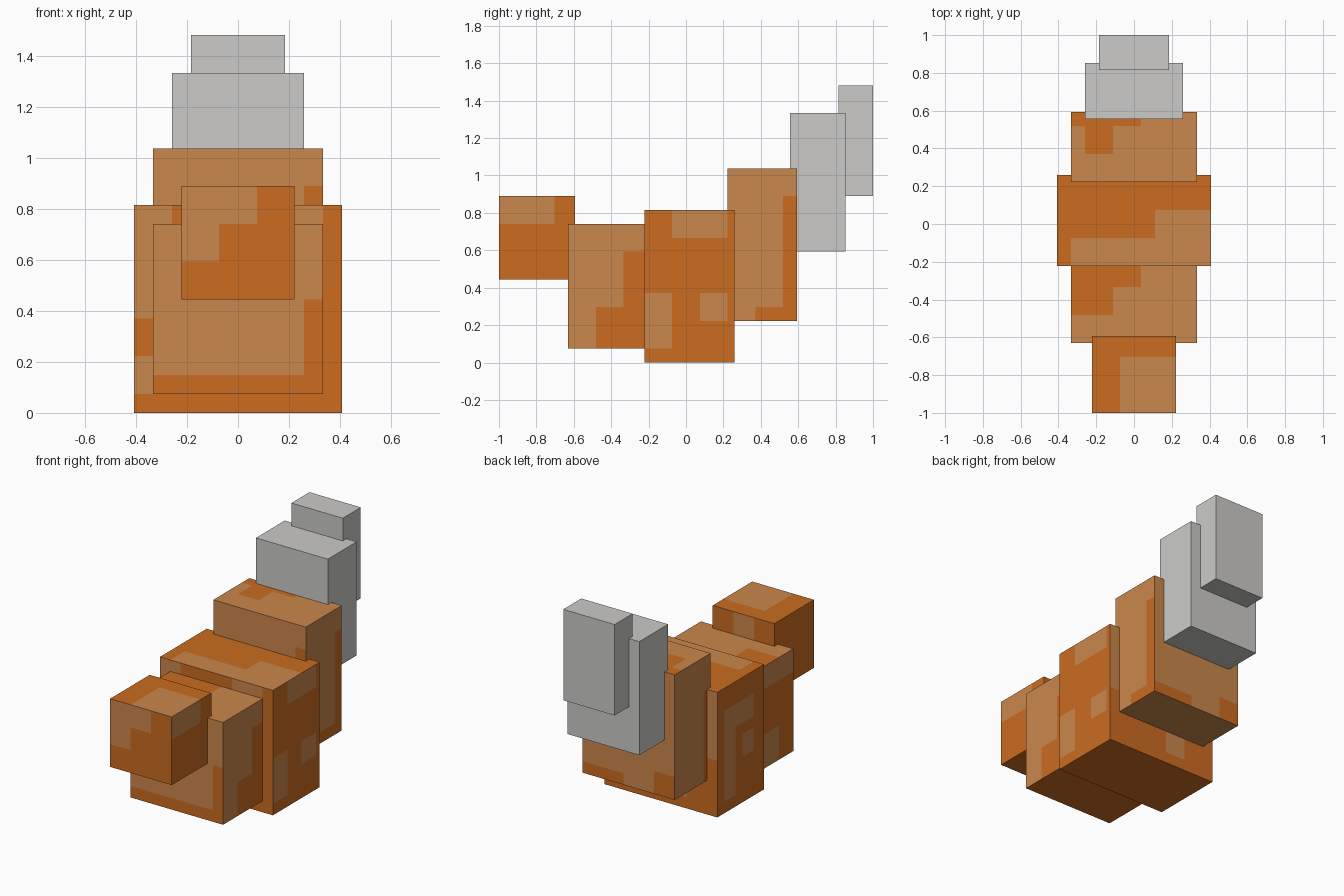
import bpy, bmesh
from mathutils import Vector

if "Cube" in bpy.data.objects:
    bpy.data.objects.remove(bpy.data.objects["Cube"])

U = 2 / 27  # one texture-sized square; the body is 27 squares long


def srgb(r, g, b):
    lin = [((c / 255 + 0.055) / 1.055) ** 2.4 for c in (r, g, b)]
    return (*lin, 1)


def material(name, rgb):
    m = bpy.data.materials.new(name)
    m.diffuse_color = srgb(*rgb)
    m.use_nodes = True
    m.node_tree.nodes["Principled BSDF"].inputs["Base Color"].default_value = m.diffuse_color
    return m


ORANGE = material("deep_orange", (203, 108, 32))
TAN = material("light_tan", (203, 135, 76))
GREY = material("pale_grey", (204, 203, 201))

# side name -> (normal axis, high end?, first in-plane axis, second in-plane axis)
SIDES = {"left": (0, 0, 1, 2), "right": (0, 1, 1, 2),
         "front": (1, 0, 0, 2), "back": (1, 1, 0, 2),
         "bottom": (2, 0, 0, 1), "top": (2, 1, 0, 1)}


def block(name, half_width, y, z, base, patch=None, **patches):
    """Box in squares; each side is cut along its patch rectangles (a0, b0, a1, b1)."""
    lo, hi = (-half_width, y[0], z[0]), (half_width, y[1], z[1])
    bm = bmesh.new()
    for side, (n, end, a, b) in SIDES.items():
        rects = patches.get(side, [])
        cuts_a = sorted({lo[a], hi[a], *(r[i] for r in rects for i in (0, 2))})
        cuts_b = sorted({lo[b], hi[b], *(r[i] for r in rects for i in (1, 3))})
        outward = Vector((0, 0, 0))
        outward[n] = 1 if end else -1
        for a0, a1 in zip(cuts_a, cuts_a[1:]):
            for b0, b1 in zip(cuts_b, cuts_b[1:]):
                verts = []
                for pa, pb in ((a0, b0), (a1, b0), (a1, b1), (a0, b1)):
                    p = Vector((0, 0, 0))
                    p[n], p[a], p[b] = (hi if end else lo)[n], pa, pb
                    verts.append(bm.verts.new((p.x * U, p.y * U - 1, p.z * U)))
                f = bm.faces.new(verts)
                f.normal_update()
                if f.normal.dot(outward) < 0:
                    f.normal_flip()
                ca, cb = (a0 + a1) / 2, (b0 + b1) / 2
                f.material_index = int(any(r[0] < ca < r[2] and r[1] < cb < r[3] for r in rects))
    bmesh.ops.remove_doubles(bm, verts=bm.verts, dist=1e-4)
    mesh = bpy.data.meshes.new(name)
    bm.to_mesh(mesh)
    bm.free()
    mesh.materials.append(base)
    if patch:
        mesh.materials.append(patch)
    bpy.context.collection.objects.link(bpy.data.objects.new(name, mesh))


# head
block("head", 3, (0, 5.5), (6, 12), ORANGE, TAN,
      front=[(-3, 8, -1, 12), (-1, 10, 1, 12)],
      right=[(0, 10, 4, 12)],
      top=[(-1, 0, 3, 4)],
      back=[(-1, 8, 1, 12)])

# front body segment
block("front_segment", 4.5, (5, 10.5), (1, 10), TAN, ORANGE,
      front=[(-4.5, 1, 4.5, 2), (3.5, 2, 4.5, 6)],
      right=[(9, 1, 10.5, 8), (7, 1, 9, 4)],
      top=[(-4.5, 7, -1.5, 9), (-4.5, 9, 0.5, 10.5)],
      left=[(5, 1, 7, 8), (7, 4, 9, 8)],
      bottom=[(-4.5, 5, 4.5, 10.5)])

# large middle segment
block("middle_segment", 5.5, (10.5, 17), (0, 11), ORANGE, TAN,
      front=[(-5.5, 5, -3.5, 11), (-5.5, 1, -3.5, 3), (1.5, 10, 4.5, 11)],
      right=[(12.5, 9, 16.5, 11), (10.5, 1, 12.5, 5), (14.5, 3, 16.5, 5)],
      top=[(-4.5, 10.5, 1.5, 12.5), (1.5, 10.5, 5.5, 14.5)],
      left=[(14.5, 1, 16, 9), (12, 7, 14.5, 9), (12, 4, 13.5, 6)],
      back=[(-5.5, 5, 5.5, 11), (-2.5, 1, -0.5, 3)])

# rear body segment
block("rear_segment", 4.5, (16.5, 21.5), (3, 14), TAN, ORANGE,
      front=[(3.5, 11, 4.5, 12)],
      right=[(20.5, 4, 21.5, 12), (18.5, 3, 21.5, 4)],
      top=[(-4.5, 20.5, 0.5, 21.5), (-3.5, 18.5, -1.5, 20.5)],
      left=[(16.5, 3, 17.5, 11)],
      back=[(0.5, 3, 4.5, 4), (-4.5, 3, -2.5, 5)])

# raised tail
block("tail_base", 3.5, (21, 25), (8, 18), GREY)
block("tail_tip", 2.5, (24.5, 27), (12, 20), GREY)
